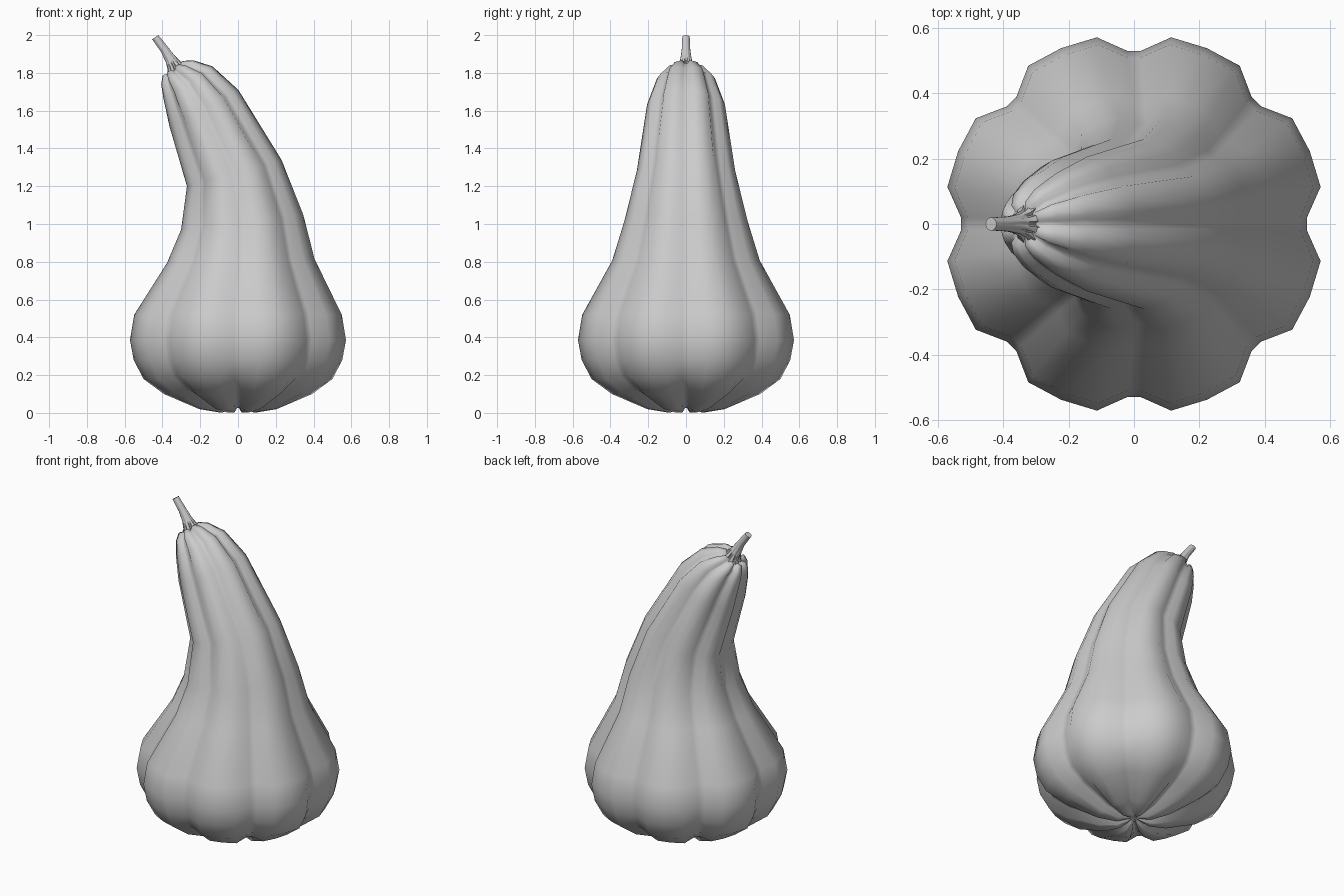
import bpy, bmesh
from math import sin, cos, radians, asin, degrees

if "Cube" in bpy.data.objects:
    bpy.data.objects.remove(bpy.data.objects["Cube"])

LOBES = 8


def ring(bm, cx, cz, tilt, r, groove, lift):
    """Lobed ring of 40 points; grooves are pulled inward and along the ring axis."""
    t = radians(tilt)
    g = min(6.0, max(2.2, degrees(asin(min(1, 0.017 / r)))))
    verts = []
    for i in range(LOBES):
        for a, k in ((g, 1), (11.25, 0), (22.5, 0), (33.75, 0), (45 - g, 1)):
            ang = radians(45 * i + a)
            rad = r * (groove if k else 1)
            u, v, w = rad * cos(ang), rad * sin(ang), lift * k
            verts.append(bm.verts.new((cx + u * cos(t) - w * sin(t), v,
                                       cz + u * sin(t) + w * cos(t))))
    return verts


def lobed_tube(name, sections, start=None, end=None):
    """Bridge rings into a skin, closing each end to a centre point."""
    bm = bmesh.new()
    rings = [ring(bm, *s) for s in sections]
    n = len(rings[0])
    for lo, hi in zip(rings, rings[1:]):
        for i in range(n):
            j = (i + 1) % n
            bm.faces.new((lo[i], lo[j], hi[j], hi[i]))
    for loop, point in ((rings[0], start), (rings[-1], end)):
        if point:
            c = bm.verts.new(point)
            for i in range(n):
                bm.faces.new((loop[i], loop[(i + 1) % n], c))
    bmesh.ops.recalc_face_normals(bm, faces=bm.faces)
    for f in bm.faces:
        f.smooth = True
    me = bpy.data.meshes.new(name)
    bm.to_mesh(me)
    bm.free()
    ob = bpy.data.objects.new(name, me)
    bpy.context.collection.objects.link(ob)
    return ob


# Gourd body: centre x, centre z, tilt, radius, groove scale, groove lift
lobed_tube("gourd_body", [
    (0, 0.020, 0, 0.04, 0.75, 0.015),
    (0, 0.002, 0, 0.10, 0.88, 0.025),
    (0, 0.020, 0, 0.21, 0.93, 0.03),
    (0, 0.100, 0, 0.40, 0.93, 0.025),
    (0, 0.180, 0, 0.51, 0.92, 0.015),
    (0, 0.280, 0, 0.563, 0.91, 0),
    (0, 0.385, 0, 0.583, 0.91, 0),
    (0, 0.520, 0, 0.56, 0.91, 0),
    (0.015, 0.805, 1.5, 0.398, 0.92, 0),
    (0.022, 1.01, 7, 0.332, 0.92, 0),
    (-0.02, 1.27, 15.6, 0.265, 0.92, 0),
    (-0.181, 1.615, 27.5, 0.210, 0.90, 0),
    (-0.265, 1.75, 33, 0.158, 0.88, 0),
    (-0.322, 1.803, 37, 0.108, 0.84, -0.006),
    (-0.345, 1.824, 36, 0.068, 0.75, -0.012),
    (-0.338, 1.812, 34, 0.03, 0.7, 0),
], start=(0, 0, 0.035), end=(-0.336, 0, 1.808))

# Stem with a flared, star-shaped foot
stem = lobed_tube("stem", [
    (-0.328, 1.818, 34, 0.058, 0.62, 0),
    (-0.338, 1.838, 34, 0.042, 0.80, 0),
    (-0.358, 1.873, 34, 0.030, 0.92, 0),
    (-0.388, 1.922, 34, 0.023, 0.97, 0),
    (-0.438, 1.989, 34, 0.020, 0.98, 0),
], start=(-0.328, 0, 1.818), end=(-0.438, 0, 1.989))
bpy.context.view_layer.objects.active = stem
stem.select_set(True)
bpy.ops.object.shade_smooth_by_angle(angle=radians(50))
